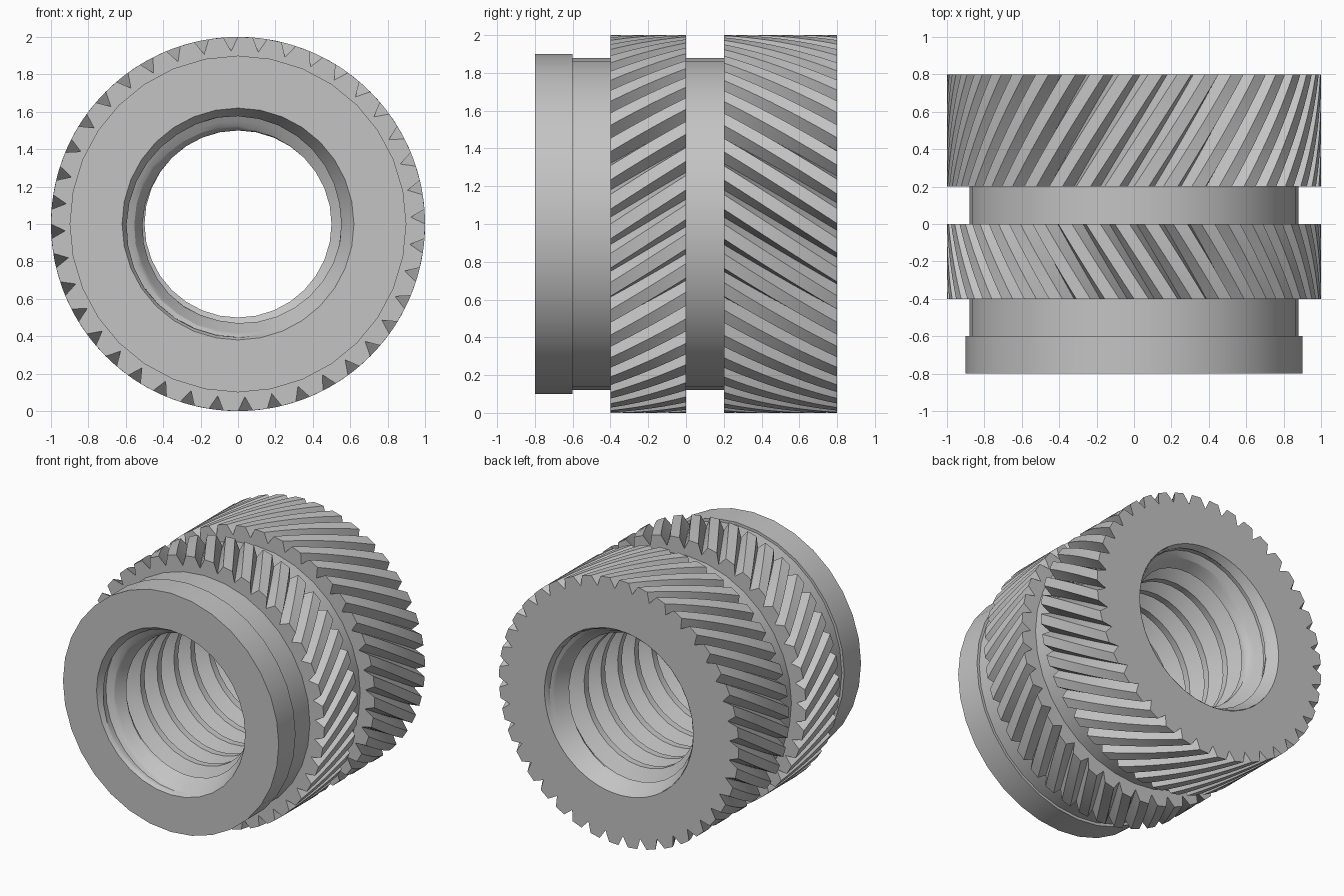
import bpy
import bmesh
from math import pi, cos, sin, radians

if "Cube" in bpy.data.objects:
    bpy.data.objects.remove(bpy.data.objects["Cube"], do_unlink=True)

metal = bpy.data.materials.new("grey_metal")
metal.use_nodes = True
GREY = (0.55, 0.55, 0.55, 1)
metal.diffuse_color = GREY
metal.node_tree.nodes["Principled BSDF"].inputs["Base Color"].default_value = GREY

HALF = 0.8        # half length along y
MOUTH = 0.62      # bore radius at both ends
SIDES = 32


def polar(r, a, y):
    """Point at radius r and angle a around the horizontal axis."""
    return (r * cos(a), y, 1 + r * sin(a))


def loft(bm, rings, wrap_ring, wrap_rows):
    """Skin quads between successive rings of points."""
    rows = [[bm.verts.new(p) for p in ring] for ring in rings]
    n = len(rows[0])
    for i in range(len(rows) if wrap_rows else len(rows) - 1):
        a, b = rows[i], rows[(i + 1) % len(rows)]
        for j in range(n if wrap_ring else n - 1):
            k = (j + 1) % n
            bm.faces.new((a[j], a[k], b[k], b[j]))


def finish(bm, name):
    mesh = bpy.data.meshes.new(name)
    bm.to_mesh(mesh)
    bm.free()
    mesh.materials.append(metal)
    obj = bpy.data.objects.new(name, mesh)
    bpy.context.collection.objects.link(obj)
    bpy.ops.object.select_all(action="DESELECT")
    obj.select_set(True)
    bpy.context.view_layer.objects.active = obj
    bpy.ops.object.shade_smooth_by_angle(angle=radians(20))


# Sleeve with the front flange and plain collars
profile = [(-HALF, MOUTH), (-HALF, 0.9), (-0.6, 0.9), (-0.6, 0.88), (0.3, 0.88), (0.3, MOUTH)]
bm = bmesh.new()
loft(bm, [[polar(r, 2 * pi * j / SIDES, y) for j in range(SIDES)] for y, r in profile], True, True)
bmesh.ops.recalc_face_normals(bm, faces=bm.faces)
finish(bm, "flanged_sleeve")


# Helical knurled bands: V notches between flat lands
TEETH = 40


def knurl(name, y0, y1, twist, inner, steps=10):
    pitch = 2 * pi / TEETH
    shape = [(pitch * (t + f), r) for t in range(TEETH)
             for f, r in ((0, 1.0), (0.25, 0.925), (0.5, 1.0))]
    rings = [[polar(inner, a, y0) for a, r in shape]]
    for s in range(steps + 1):
        y = y0 + (y1 - y0) * s / steps
        rings.append([polar(r, a + twist * (y - y0), y) for a, r in shape])
    rings.append([polar(inner, a + twist * (y1 - y0), y1) for a, r in shape])
    bm = bmesh.new()
    loft(bm, rings, True, True)
    bmesh.ops.recalc_face_normals(bm, faces=bm.faces)
    finish(bm, name)


knurl("front_knurl", -0.4, 0.0, 0.65, 0.7)
knurl("rear_knurl", 0.2, HALF, -0.65, MOUTH)

# Threaded bore, opened by a cone at each end
PITCH, CREST, ROOT, CONE = 0.2, 0.5, 0.605, 0.22
corners = [(-0.1, ROOT), (-0.085, ROOT), (-0.025, CREST), (0.025, CREST), (0.085, ROOT), (0.1, ROOT)]
thread = [corners[0]]
for (ya, ra), (yb, rb) in zip(corners, corners[1:]):
    cuts = 1 if ra == rb == ROOT else 4
    thread += [(ya + (yb - ya) * k / cuts, ra + (rb - ra) * k / cuts) for k in range(1, cuts + 1)]


def bore_point(r, a, y):
    y = max(-HALF, min(HALF, y))
    depth = HALF - abs(y)
    return polar(max(r, MOUTH - (MOUTH - CREST) * depth / CONE), a, y)


rings = []
for i in range(-SIDES, 10 * SIDES):
    centre = -0.825 + PITCH * i / SIDES
    rings.append([bore_point(r, pi - 2 * pi * i / SIDES, centre + dy) for dy, r in thread])
bm = bmesh.new()
loft(bm, rings, False, False)
bmesh.ops.remove_doubles(bm, verts=bm.verts, dist=0.0005)
bmesh.ops.dissolve_degenerate(bm, edges=bm.edges, dist=0.0005)
bm.normal_update()
flat_ends = [f for f in bm.faces if all(abs(v.co.y) > HALF - 0.0001 for v in f.verts)]
bmesh.ops.delete(bm, geom=flat_ends, context="FACES")
for f in bm.faces:
    c = f.calc_center_median()
    if f.normal.x * c.x + f.normal.z * (c.z - 1) > 0:
        f.normal_flip()
finish(bm, "threaded_bore")
